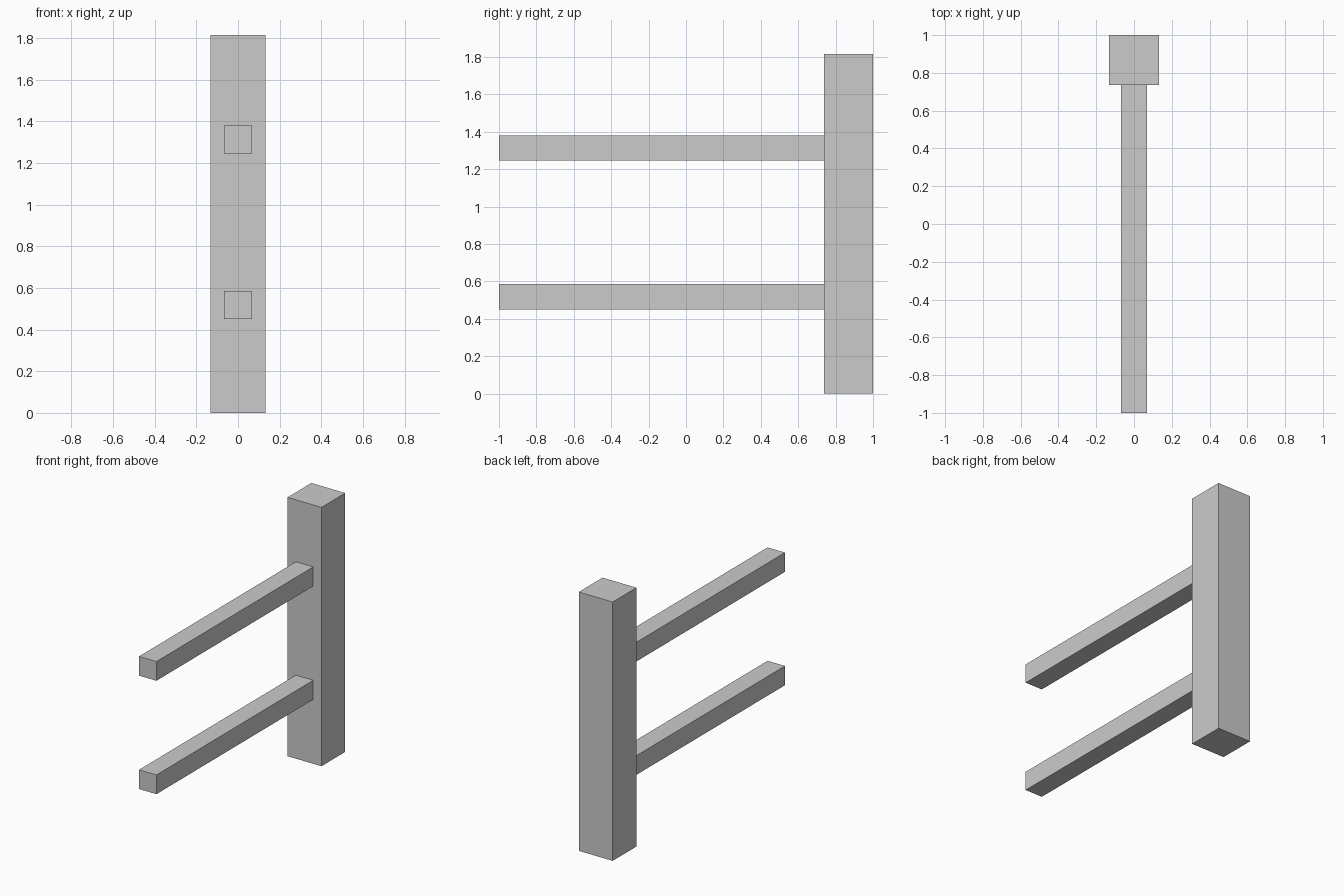
import bpy

if "Cube" in bpy.data.objects:
    bpy.data.objects.remove(bpy.data.objects["Cube"])


def box(name, lo, hi):
    """Axis-aligned box between two corners."""
    bpy.ops.mesh.primitive_cube_add(size=1, location=[(a + b) / 2 for a, b in zip(lo, hi)])
    ob = bpy.context.object
    ob.name = name
    ob.scale = [b - a for a, b in zip(lo, hi)]
    bpy.ops.object.transform_apply(location=False, rotation=False, scale=True)
    return ob


POST = 0.263    # post width
RAIL = 0.135    # rail thickness
post_front = 1 - POST

# Upright square post at the back end
box("fence_post", (-POST / 2, post_front, 0), (POST / 2, 1, 1.815))

# Two horizontal rails butting against the post
for name, z in (("lower_rail", 0.518), ("upper_rail", 1.313)):
    box(name, (-RAIL / 2, -1, z - RAIL / 2), (RAIL / 2, post_front, z + RAIL / 2))
